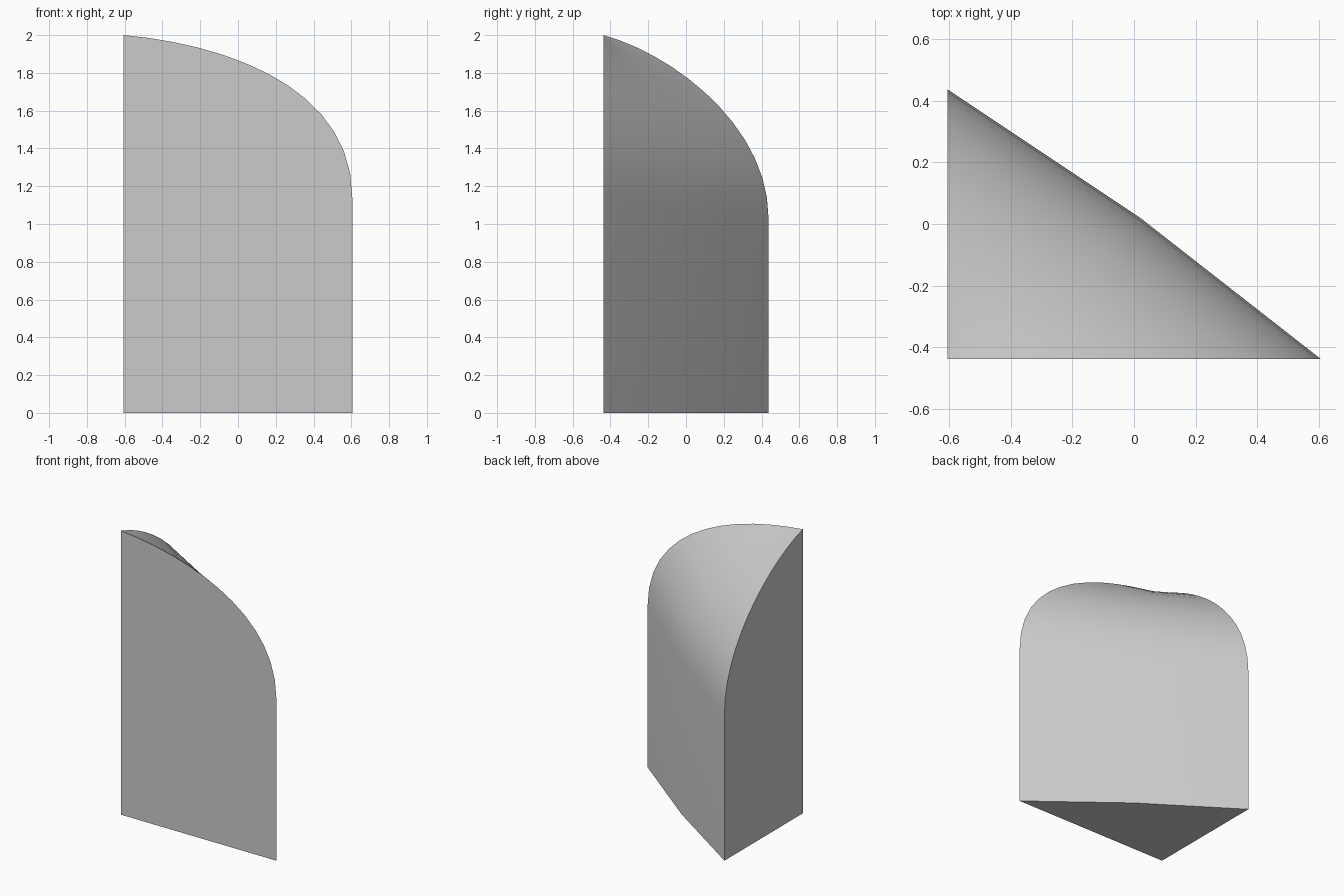
import bpy
import bmesh
import math
from mathutils import Vector
from mathutils.geometry import interpolate_bezier

cube = bpy.data.objects.get("Cube")
if cube:
    bpy.data.objects.remove(cube, do_unlink=True)

HX, HY, STEPS = 0.605, 0.437, 14
APEX = Vector((-HX, -HY, 2))


def profile(shoulder, upper, end):
    """Curve from the apex down to the eave, then straight to the ground."""
    pts = interpolate_bezier(APEX, Vector(shoulder), Vector(upper), Vector(end), STEPS)
    return pts + [Vector((end[0], end[1], 0))]


# Three profiles fan out from the shared vertical corner
profiles = [
    profile((-0.05, -HY, 1.95), (HX, -HY, 1.72), (HX, -HY, 1.14)),
    profile((-0.33, -0.25, 1.88), (0.02, 0.02, 1.60), (0.02, 0.02, 1.08)),
    profile((-HX, -0.07, 1.90), (-HX, HY, 1.52), (-HX, HY, 1.03)),
]

bm = bmesh.new()
apex = bm.verts.new(APEX)
corner = bm.verts.new((-HX, -HY, 0))
rails = [[bm.verts.new(p) for p in pts[1:]] for pts in profiles]
front, middle, side = rails

# Curved outer skin between neighbouring profiles
for a, b in ((front, middle), (middle, side)):
    bm.faces.new((apex, a[0], b[0]))
    for i in range(len(a) - 1):
        bm.faces.new((a[i], a[i + 1], b[i + 1], b[i]))

# Flat front, flat side and base
bm.faces.new([corner] + front[::-1] + [apex])
bm.faces.new([corner, apex] + side)
bm.faces.new((corner, side[-1], middle[-1], front[-1]))
bmesh.ops.recalc_face_normals(bm, faces=bm.faces)

mesh = bpy.data.meshes.new("rounded_corner_block")
bm.to_mesh(mesh)
bm.free()
block = bpy.data.objects.new("rounded_corner_block", mesh)
bpy.context.collection.objects.link(block)

# Plain grey finish
grey = bpy.data.materials.new("light_grey")
grey.use_nodes = True
colour = (0.6, 0.6, 0.6, 1)
grey.diffuse_color = colour
grey.node_tree.nodes["Principled BSDF"].inputs["Base Color"].default_value = colour
mesh.materials.append(grey)

bpy.context.view_layer.objects.active = block
block.select_set(True)
bpy.ops.object.shade_smooth_by_angle(angle=math.radians(30))
